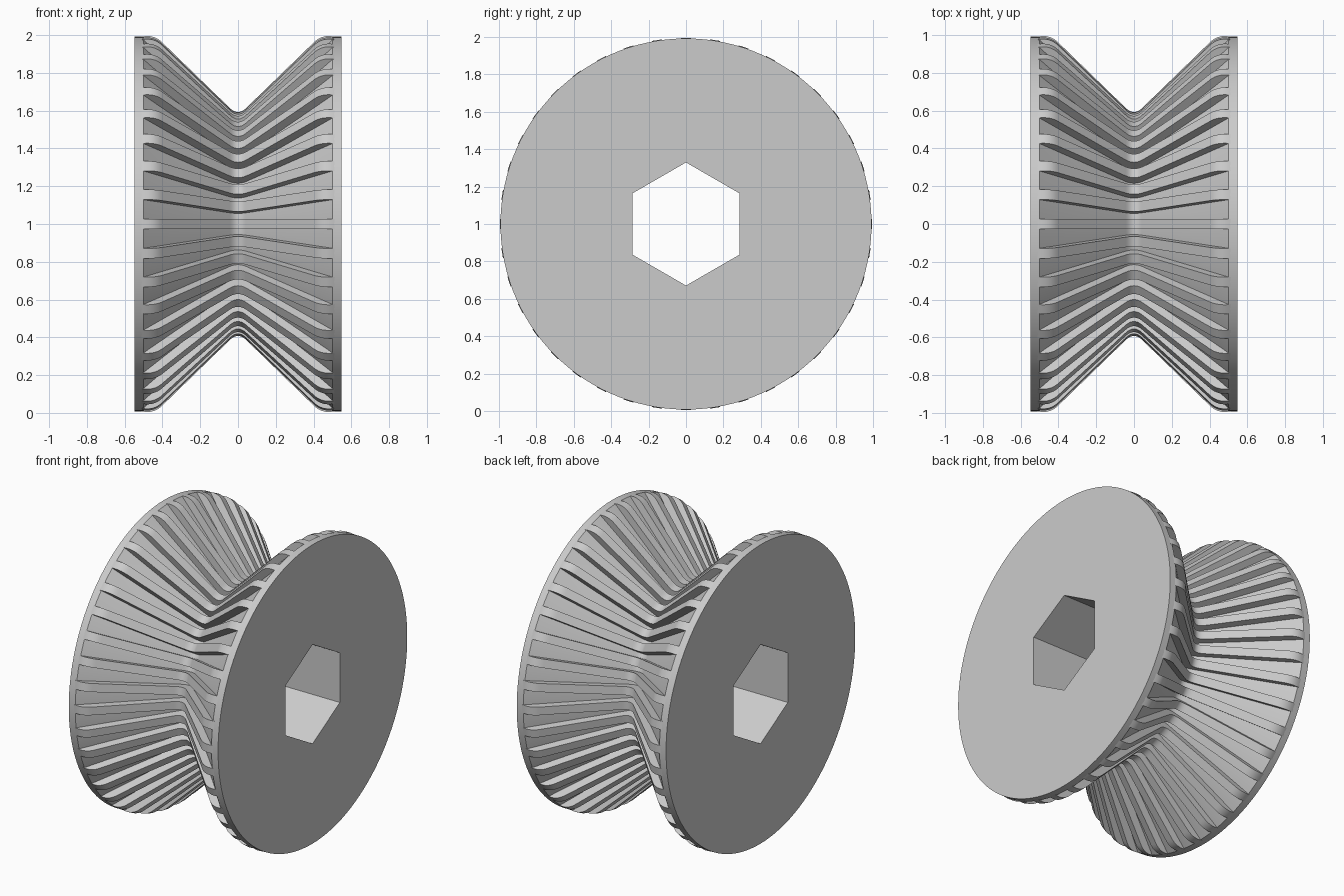
import bpy, bmesh
from math import sin, cos, radians
from mathutils import Vector

if "Cube" in bpy.data.objects:
    bpy.data.objects.remove(bpy.data.objects["Cube"])

RIBS = 40
SEGMENTS = 120
RIM = 0.992          # flange radius
HEX_FLAT = 0.285     # bore centre to flat
CENTRE_Z = 1.0

grey = bpy.data.materials.new("light_grey")
grey.use_nodes = True
colour = (0.6, 0.6, 0.6, 1)
grey.diffuse_color = colour
grey.node_tree.nodes["Principled BSDF"].inputs["Base Color"].default_value = colour


def rounded(points, trim, steps=8):
    """Round every inner corner of an (x, radius) polyline."""
    pts = [Vector(p) for p in points]
    out = [pts[0]]
    for before, corner, after in zip(pts, pts[1:], pts[2:]):
        a = corner + (before - corner).normalized() * trim
        b = corner + (after - corner).normalized() * trim
        for i in range(steps + 1):
            t = i / steps
            out.append(a * (1 - t) ** 2 + corner * 2 * t * (1 - t) + b * t * t)
    return out + [pts[-1]]


def finish(bm, name):
    bmesh.ops.recalc_face_normals(bm, faces=bm.faces)
    mesh = bpy.data.meshes.new(name)
    bm.to_mesh(mesh)
    bm.free()
    mesh.materials.append(grey)
    obj = bpy.data.objects.new(name, mesh)
    bpy.context.collection.objects.link(obj)
    obj.location.z = CENTRE_Z
    bpy.ops.object.select_all(action="DESELECT")
    obj.select_set(True)
    bpy.context.view_layer.objects.active = obj
    bpy.ops.object.shade_smooth_by_angle(angle=radians(25))
    return obj


def hex_radius(angle):
    return HEX_FLAT / cos(radians((angle + 30) % 60 - 30))


# Grooved wheel body: lathed outside, hexagonal bore inside
floor = rounded([(-0.5, RIM), (0, 0.507), (0.5, RIM)], 0.06)
outline = [(-0.548, RIM)] + [tuple(p) for p in floor] + [(0.548, RIM)]
bm = bmesh.new()
rings = []
for x, r in outline + [(0.548, None), (-0.548, None)]:
    ring = []
    for i in range(SEGMENTS):
        deg = 360 * i / SEGMENTS
        radius = hex_radius(deg) if r is None else r
        ring.append(bm.verts.new((x, radius * cos(radians(deg)), radius * sin(radians(deg)))))
    rings.append(ring)
for ring, following in zip(rings, rings[1:] + rings[:1]):
    for i in range(SEGMENTS):
        j = (i + 1) % SEGMENTS
        bm.faces.new((ring[i], ring[j], following[j], following[i]))
finish(bm, "wheel_body")

# Parallel-sided ribs following the groove, blending into the rims
crest = rounded([(-0.53, 0.988), (-0.445, 1.004), (0, 0.572),
                 (0.445, 1.004), (0.53, 0.988)], 0.06)
half_width, depth = 0.027, 0.12
bm = bmesh.new()
for k in range(RIBS):
    angle = radians(360 * k / RIBS)
    radial = Vector((0, cos(angle), sin(angle)))
    side = Vector((0, -sin(angle), cos(angle))) * half_width
    sections = []
    for x, r in crest:
        base = Vector((x, 0, 0))
        sections.append([bm.verts.new(base + radial * h + side * s)
                         for h, s in ((r, -1), (r, 1), (r - depth, 1), (r - depth, -1))])
    for a, b in zip(sections, sections[1:]):
        for i in range(4):
            j = (i + 1) % 4
            bm.faces.new((a[i], a[j], b[j], b[i]))
    bm.faces.new(sections[0])
    bm.faces.new(sections[-1])
finish(bm, "groove_ribs")
